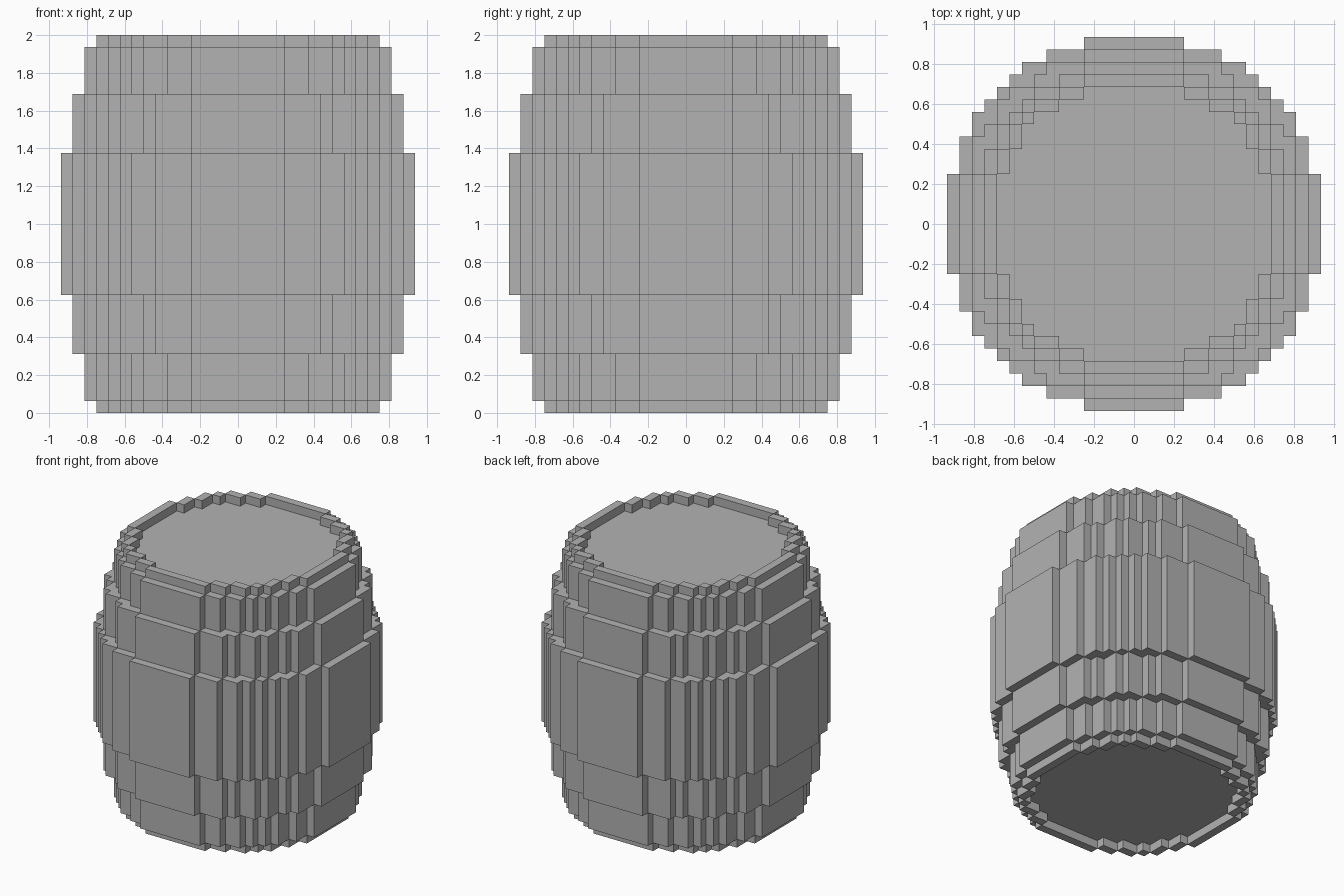
import bpy
import bmesh

U = 1 / 16  # size of one block

cube = bpy.data.objects.get("Cube")
if cube:
    bpy.data.objects.remove(cube, do_unlink=True)

grey = bpy.data.materials.new("plain grey")
grey.use_nodes = True
colour = (0.448, 0.448, 0.448, 1)
grey.diffuse_color = colour
grey.node_tree.nodes["Principled BSDF"].inputs["Base Color"].default_value = colour


def full_steps(half):
    """Mirror the stair corners of an eighth across the diagonal."""
    mirrored = [(b, a) for a, b in reversed(half) if a != b]
    return half + mirrored


def outline(half):
    """Closed stepped circle made from one quadrant turned four times."""
    steps = full_steps(half)
    quadrant = []
    for i, (a, b) in enumerate(steps):
        quadrant.append((a, b))
        if i + 1 < len(steps):
            quadrant.append((steps[i + 1][0], b))
    points = []
    for turn in range(4):
        points += quadrant
        quadrant = [(-y, x) for x, y in quadrant]
    return points


def add_prism(bm, points, low, high):
    """Extrude a flat outline between two heights."""
    base = bm.faces.new([bm.verts.new((x * U, y * U, low * U)) for x, y in points])
    result = bmesh.ops.extrude_face_region(bm, geom=[base], use_keep_orig=True)
    top = [v for v in result["geom"] if isinstance(v, bmesh.types.BMVert)]
    bmesh.ops.translate(bm, verts=top, vec=(0, 0, (high - low) * U))


def finish(bm, name):
    bmesh.ops.recalc_face_normals(bm, faces=bm.faces)
    mesh = bpy.data.meshes.new(name)
    bm.to_mesh(mesh)
    bm.free()
    mesh.materials.append(grey)
    obj = bpy.data.objects.new(name, mesh)
    bpy.context.collection.objects.link(obj)


def add_tier(name, half, low, high):
    bm = bmesh.new()
    add_prism(bm, outline(half), low, high)
    finish(bm, name)


def add_rim(name, half, low, high):
    """One-block-thick ring of bars following the stepped circle."""
    bm = bmesh.new()
    steps = full_steps(half)
    for i, (a, b) in enumerate(steps):
        x0 = steps[i + 1][0] if i + 1 < len(steps) else -a
        y0 = steps[i - 1][1] if i else -b
        bar = [(x0, y0), (a, y0), (a, b), (x0, b)]
        # The long bars already span the axis they cross
        for sx in (1,) if x0 < 0 else (1, -1):
            for sy in (1,) if y0 < 0 else (1, -1):
                add_prism(bm, [(x * sx, y * sy) for x, y in bar], low, high)
        # Opposite copies of the long bars
        if x0 < 0 or y0 < 0:
            add_prism(bm, [(-x, -y) for x, y in bar], low, high)
    finish(bm, name)


rim = [(12, 4), (11, 6), (10, 8), (9, 9)]
end = [(13, 4), (12, 6), (11, 8), (10, 9)]
shoulder = [(14, 4), (13, 7), (12, 8), (11, 10)]
belly = [(15, 4), (14, 7), (13, 9), (12, 10), (11, 11)]

# Barrel body, widest in the middle
add_tier("barrel_belly", belly, 10, 22)
for side, flip in (("lower", False), ("upper", True)):
    def span(low, high):
        return (32 - high, 32 - low) if flip else (low, high)
    add_tier(side + "_shoulder", shoulder, *span(5, 10))
    add_tier(side + "_end", end, *span(1, 5))
    # Raised lip around the recessed lid
    add_rim(side + "_rim", rim, *span(0, 1))
